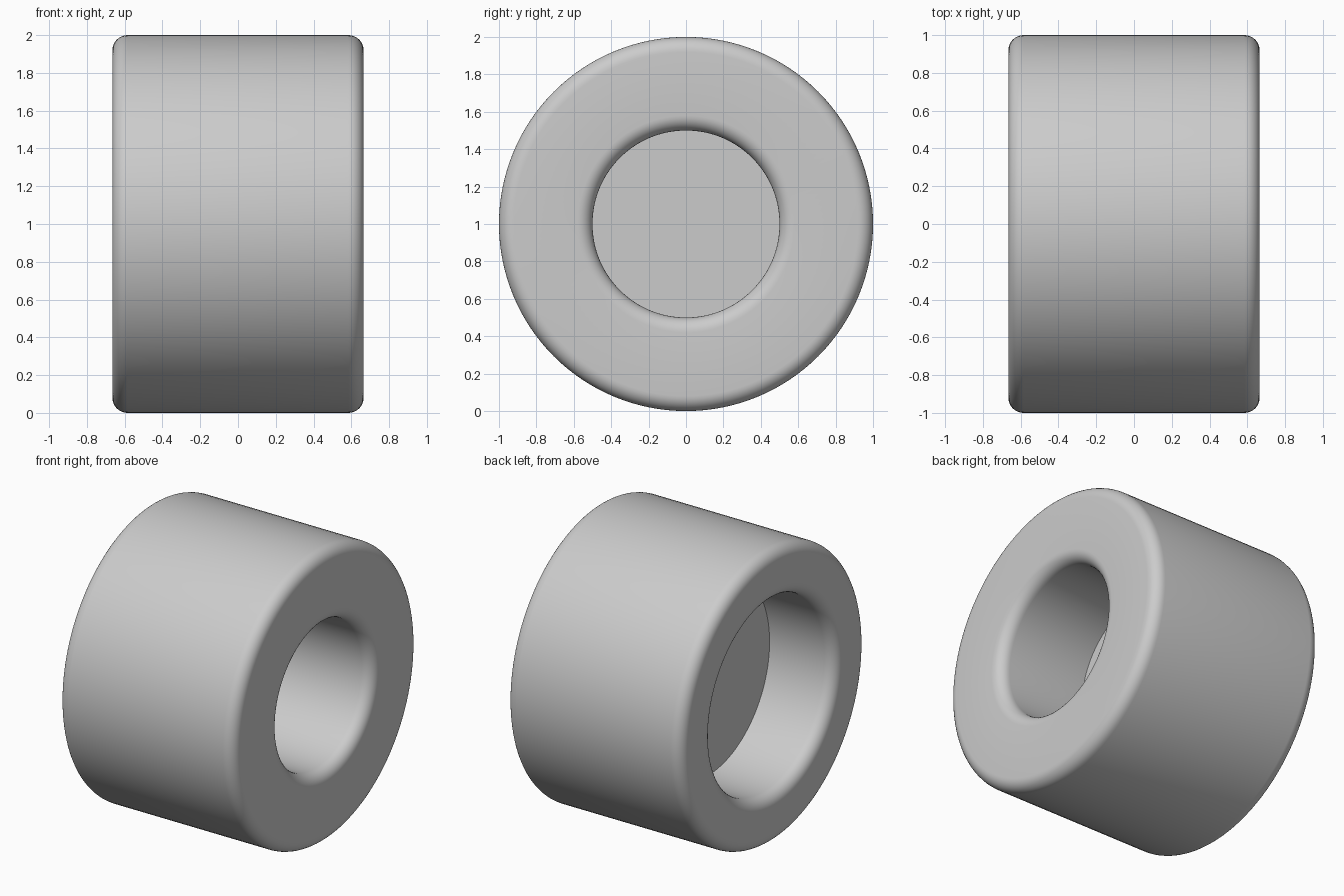
import bpy, bmesh, math
from mathutils import Vector

if "Cube" in bpy.data.objects:
    bpy.data.objects.remove(bpy.data.objects["Cube"])

HALF = 0.665      # half width along x
R = 1.0           # outer radius
BORE_R = 0.5      # narrow bore, +x side
BORE_L = 0.66     # wide bore, -x side
FLOOR_R, FLOOR_L = 0.0, -0.17   # faces of the dividing wall
FILLET = 0.08


def arc(cx, cr, start, steps=8):
    """Quarter-circle of (x, radius) points, turning anticlockwise."""
    return [(cx + FILLET * math.cos(start + math.pi / 2 * i / steps),
             cr + FILLET * math.sin(start + math.pi / 2 * i / steps))
            for i in range(steps + 1)]


# Half cross-section from the narrow bore floor, over the rim, to the wide bore floor
f = FILLET
profile = [(FLOOR_R, 0), (FLOOR_R, BORE_R)]
profile += arc(HALF - f, BORE_R + f, -math.pi / 2)
profile += arc(HALF - f, R - f, 0)
profile += arc(-HALF + f, R - f, math.pi / 2)
profile += arc(-HALF + f, BORE_L + f, math.pi)
profile += [(FLOOR_L, BORE_L), (FLOOR_L, 0)]

# Revolve around the x axis
bm = bmesh.new()
verts = [bm.verts.new((x, 0, r)) for x, r in profile]
edges = [bm.edges.new(pair) for pair in zip(verts, verts[1:])]
bmesh.ops.spin(bm, geom=verts + edges, cent=(0, 0, 0), axis=(1, 0, 0),
               angle=2 * math.pi, steps=128, use_merge=True, use_duplicate=False)
bmesh.ops.remove_doubles(bm, verts=bm.verts, dist=1e-5)
bmesh.ops.recalc_face_normals(bm, faces=bm.faces)
bmesh.ops.translate(bm, verts=bm.verts, vec=Vector((0, 0, R)))
mesh = bpy.data.meshes.new("bushing")
bm.to_mesh(mesh)
bm.free()

bushing = bpy.data.objects.new("bushing", mesh)
bpy.context.collection.objects.link(bushing)
grey = bpy.data.materials.new("light grey")
grey.diffuse_color = (0.6, 0.6, 0.6, 1)
grey.use_nodes = True
grey.node_tree.nodes["Principled BSDF"].inputs["Base Color"].default_value = grey.diffuse_color
mesh.materials.append(grey)

# Smooth curves, sharp bore floors
bpy.context.view_layer.objects.active = bushing
bushing.select_set(True)
bpy.ops.object.shade_smooth_by_angle(angle=math.radians(35))
